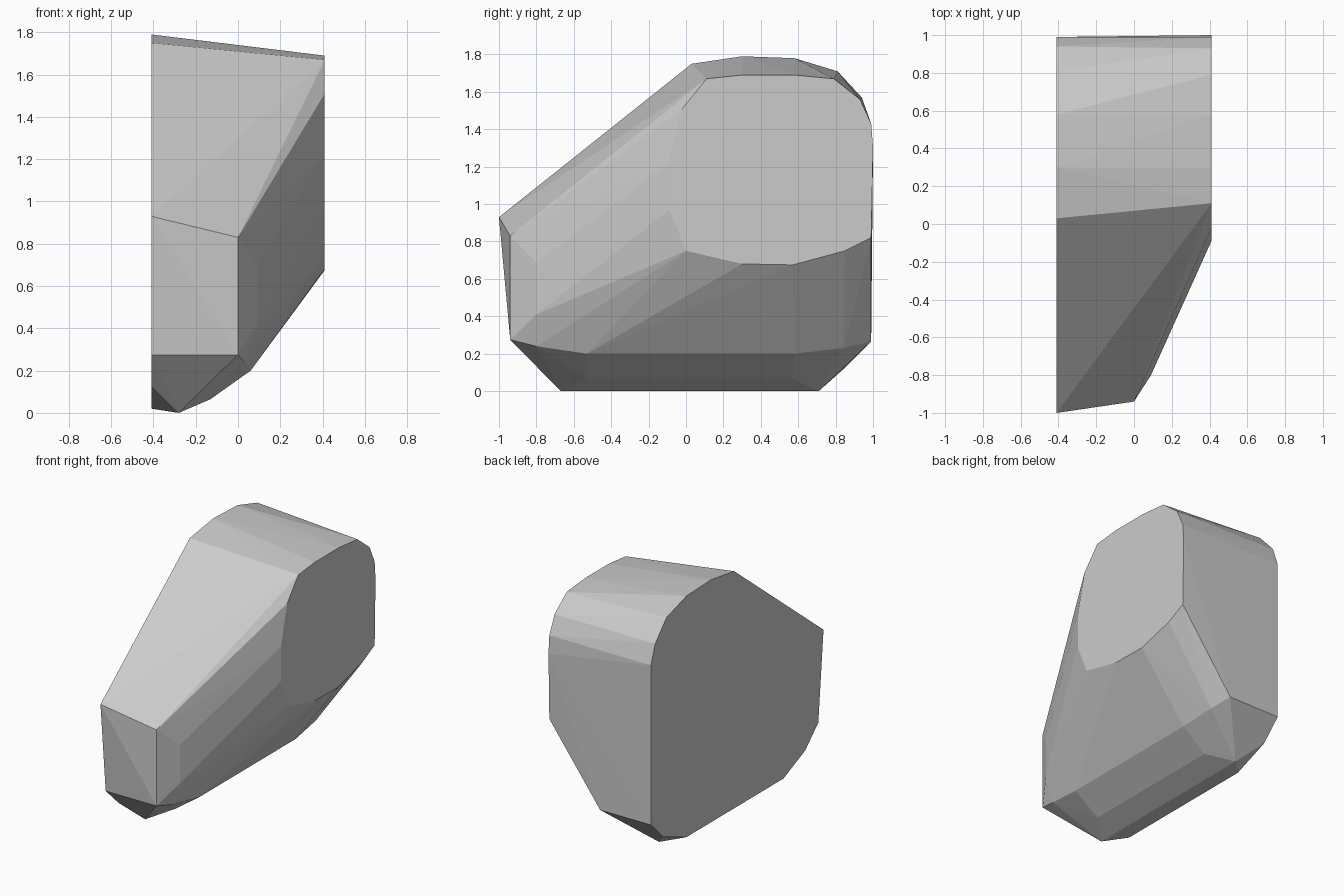
import bpy
import bmesh
from math import radians

default_cube = bpy.data.objects.get("Cube")
if default_cube:
    bpy.data.objects.remove(default_cube, do_unlink=True)

HALF_WIDTH = 0.41


def make_material(name, colour):
    material = bpy.data.materials.new(name)
    material.use_nodes = True
    material.diffuse_color = colour
    shader = next(n for n in material.node_tree.nodes if n.type == "BSDF_PRINCIPLED")
    shader.inputs["Base Color"].default_value = colour
    shader.inputs["Roughness"].default_value = 0.8
    return material


def on_side(x, outline):
    """Place a (y, z) outline on the flat side at the given x."""
    return [(x, y, z) for y, z in outline]


def hull_object(name, points, material):
    """Wrap points in a faceted convex shell and merge its flat areas."""
    bm = bmesh.new()
    for point in points:
        bm.verts.new(point)
    result = bmesh.ops.convex_hull(bm, input=list(bm.verts))
    loose = {item for item in result["geom_interior"] + result["geom_unused"]
             if isinstance(item, bmesh.types.BMVert)}
    bmesh.ops.delete(bm, geom=list(loose), context="VERTS")
    bmesh.ops.dissolve_limit(bm, angle_limit=radians(0.5),
                             verts=list(bm.verts), edges=list(bm.edges))
    bmesh.ops.recalc_face_normals(bm, faces=list(bm.faces))
    mesh = bpy.data.meshes.new(name)
    bm.to_mesh(mesh)
    bm.free()
    mesh.materials.append(material)
    shell = bpy.data.objects.new(name, mesh)
    bpy.context.collection.objects.link(shell)
    return shell


# Large flat side, from the nose over the rounded top to the base
inner_outline = [
    (-1, .93), (.03, 1.75), (.3, 1.79), (.58, 1.78), (.81, 1.71),
    (.94, 1.57), (.99, 1.43), (.99, .265), (.85, .125), (.58, .02),
    (-.54, .02), (-.79, .13), (-.94, .275),
]

# Smaller raised flat on the opposite side
outer_outline = [
    (.11, 1.67), (.3, 1.69), (.58, 1.69), (.79, 1.67), (.93, 1.56),
    (.99, 1.43), (1, 1.3), (.99, .82), (.85, .75), (.57, .675),
    (.3, .68), (0, .75), (-.09, .97), (-.09, 1.22), (-.02, 1.51),
]

# Nose edge and its bevel
nose = [(0, -.94, .83), (0, -.94, .275), (.09, -.8, .41), (.09, -.8, .69)]

# Lower outer edge and the keel
keel = [
    (.03, -.8, .24), (.06, -.53, .2), (.06, .58, .2), (.04, .84, .23),
    (0, .99, .265), (-.13, .57, .065), (-.13, -.53, .065),
    (-.28, -.67, 0), (-.28, .71, 0),
]

grey = make_material("plain grey", (0.6, 0.6, 0.6, 1))
points = (on_side(-HALF_WIDTH, inner_outline)
          + on_side(HALF_WIDTH, outer_outline) + nose + keel)
hull_object("faceted_shell", points, grey)
